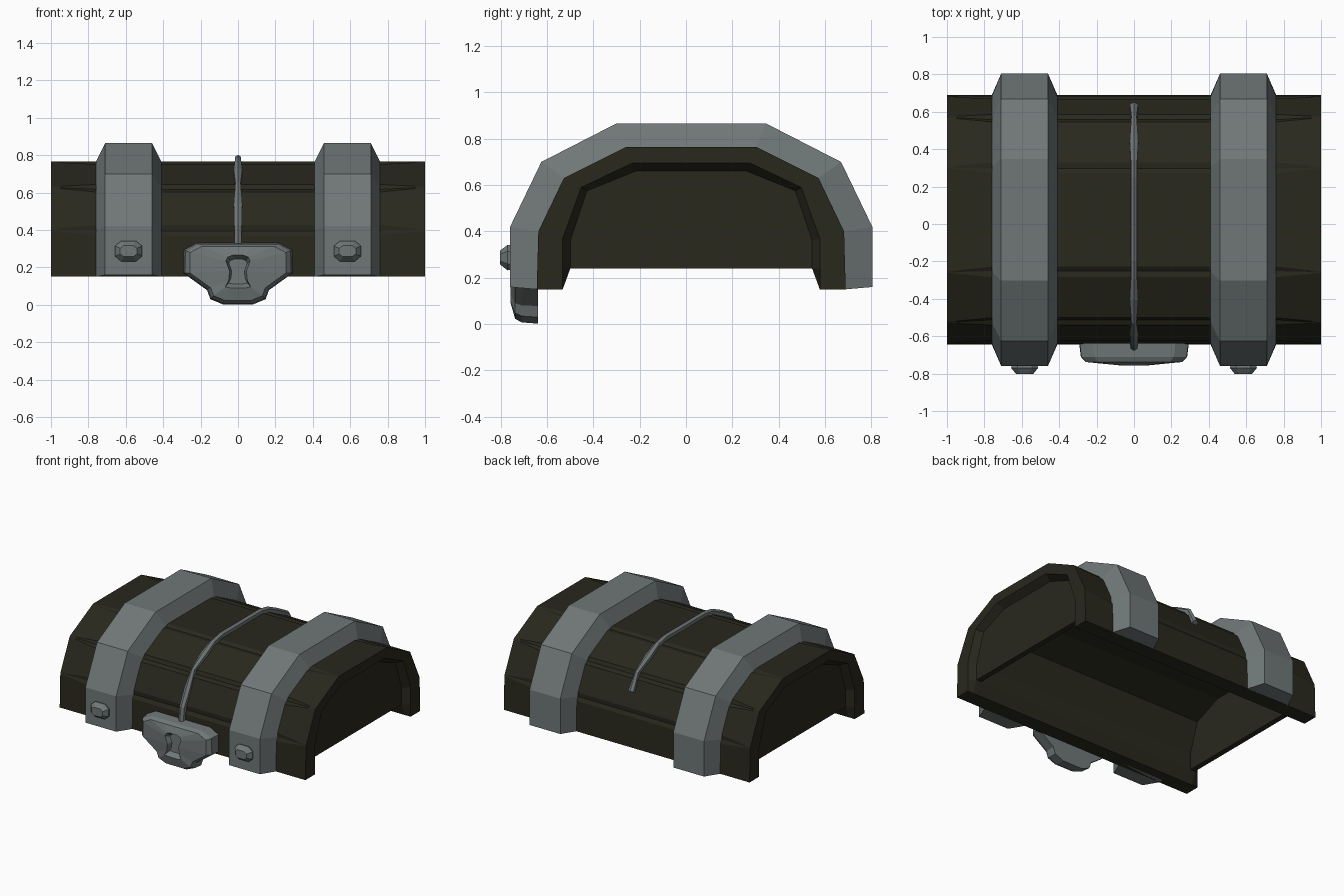
import bpy
import bmesh
from mathutils import Vector

if "Cube" in bpy.data.objects:
    bpy.data.objects.remove(bpy.data.objects["Cube"])

CY = 0.0225  # middle of the arch


def material(name, colour):
    m = bpy.data.materials.new(name)
    m.diffuse_color = (*colour, 1)
    m.use_nodes = True
    m.node_tree.nodes["Principled BSDF"].inputs["Base Color"].default_value = (*colour, 1)
    return m


WOOD = material("dark wood", (0.022, 0.021, 0.0125))
METAL = material("grey metal", (0.162, 0.185, 0.185))


def loft(name, rings, mat):
    """Skin closed rings of equal length and cap both ends."""
    bm = bmesh.new()
    rows = [[bm.verts.new(p) for p in ring] for ring in rings]
    n = len(rows[0])
    for a, b in zip(rows, rows[1:]):
        for i in range(n):
            j = (i + 1) % n
            bm.faces.new((a[i], a[j], b[j], b[i]))
    bm.faces.new(rows[0])
    bm.faces.new(rows[-1][::-1])
    bmesh.ops.recalc_face_normals(bm, faces=bm.faces)
    mesh = bpy.data.meshes.new(name)
    bm.to_mesh(mesh)
    bm.free()
    mesh.materials.append(mat)
    obj = bpy.data.objects.new(name, mesh)
    bpy.context.collection.objects.link(obj)
    return obj


def arch(half):
    """Full front-to-back arch from its half profile."""
    return [Vector((CY - y, z)) for y, z in half] + [Vector((CY + y, z)) for y, z in reversed(half)]


def grooved(points, spread, depth):
    """Replace every bend of the arch by a small V groove."""
    out = [points[0]]
    for p, c, n in zip(points, points[1:], points[2:]):
        a = c + (p - c).normalized() * spread
        b = c + (n - c).normalized() * spread
        inward = (Vector((CY, 0.2)) - c).normalized()
        out += [a, (a + b) / 2 + inward * depth, b]
    return out + [points[-1]]


def at_x(x, points):
    return [(x, p[0], p[1]) for p in points]


# Hollow wooden shell with grooved planks and chamfered end rims
outer = arch([(0.667, 0.15), (0.66, 0.40), (0.55, 0.63), (0.28, 0.765)])
rim = arch([(0.555, 0.15), (0.555, 0.24), (0.555, 0.37), (0.475, 0.59), (0.255, 0.695)])
inner = arch([(0.555, 0.15), (0.522, 0.24), (0.522, 0.36), (0.45, 0.575), (0.24, 0.66)])
sections = [(1.0, 0.003, 0, rim), (0.95, 0.009, 0.002, inner), (0.76, 0.03, 0.01, inner)]
stations = [(-x, s, d, i) for x, s, d, i in sections] + sections[::-1]
loft("lid_shell", [at_x(x, grooved(outer, s, d) + i[::-1]) for x, s, d, i in stations], WOOD)

# Recessed end panels
for side, name in ((1, "left"), (-1, "right")):
    panel = inner[1:-1]
    loft(name + "_end_panel", [at_x(side * 0.95, panel), at_x(side * 0.91, panel)], WOOD)

# Metal bands with sloped sides, and a rivet on each
band = arch([(0.782, 0.16), (0.782, 0.42), (0.647, 0.70), (0.325, 0.865)])
sunk = arch([(0.63, 0.15), (0.625, 0.39), (0.52, 0.605), (0.27, 0.73)])
for side, name in ((1, "left"), (-1, "right")):
    cx = side * 0.585
    rings = []
    for b, o, s in zip(band, outer, sunk):
        row = [(-0.175, s), (-0.175, o), (-0.125, b), (0.125, b), (0.175, o), (0.175, s)]
        rings.append([(cx + dx, p[0], p[1]) for dx, p in row])
    loft(name + "_band", rings, METAL)

    rivet = []
    for y, w, h in ((-0.74, 0.065, 0.05), (-0.77, 0.072, 0.055), (-0.803, 0.045, 0.03)):
        half = [(w * 0.55, h), (w, h * 0.5), (w, -h * 0.5), (w * 0.55, -h)]
        full = half + [(-x, z) for x, z in reversed(half)]
        rivet.append([(cx + x, y, 0.287 + z) for x, z in full])
    loft(name + "_rivet", rivet, METAL)


# Lock plate with a sunken keyhole
def mirrored(half, y, scale=1.0, centre=0.18):
    full = half + [(-x, z) for x, z in reversed(half)]
    return [(x * scale, y, centre + (z - centre) * scale) for x, z in full]


plate = [(0.10, 0.33), (0.22, 0.33), (0.29, 0.293), (0.293, 0.17),
         (0.165, 0.078), (0.148, 0.03), (0.08, 0.002)]
keyhole = [(0.03, 0.265), (0.055, 0.255), (0.065, 0.235), (0.045, 0.18),
           (0.05, 0.13), (0.068, 0.095), (0.04, 0.09)]
loft("lock_plate", [mirrored(plate, -0.64), mirrored(plate, -0.71, 0.97), mirrored(plate, -0.738, 0.88),
                    mirrored(keyhole, -0.757), mirrored(keyhole, -0.72, 0.75)], METAL)

# Thin metal strip along the crown, pinched at the bends
path = [(-0.66, 0.30, 0.02), (-0.645, 0.42, 0.02), (-0.585, 0.535, 0.023), (-0.52, 0.645, 0.014),
        (-0.40, 0.715, 0.023), (-0.29, 0.765, 0.017), (-0.20, 0.782, 0.017), (0.25, 0.782, 0.017),
        (0.335, 0.765, 0.017), (0.44, 0.715, 0.023), (0.57, 0.645, 0.014), (0.635, 0.53, 0.022)]
strip = []
for i, (y, z, w) in enumerate(path):
    a, b = path[max(i - 1, 0)], path[min(i + 1, len(path) - 1)]
    up = Vector((0, a[1] - b[1], b[0] - a[0])).normalized()
    c = Vector((0, y, z))
    strip.append([c + Vector((dx * w, 0, 0)) + up * h
                  for dx, h in ((-1, -0.02), (-1, 0.008), (0, 0.02), (1, 0.008), (1, -0.02))])
loft("crown_strip", strip, METAL)
